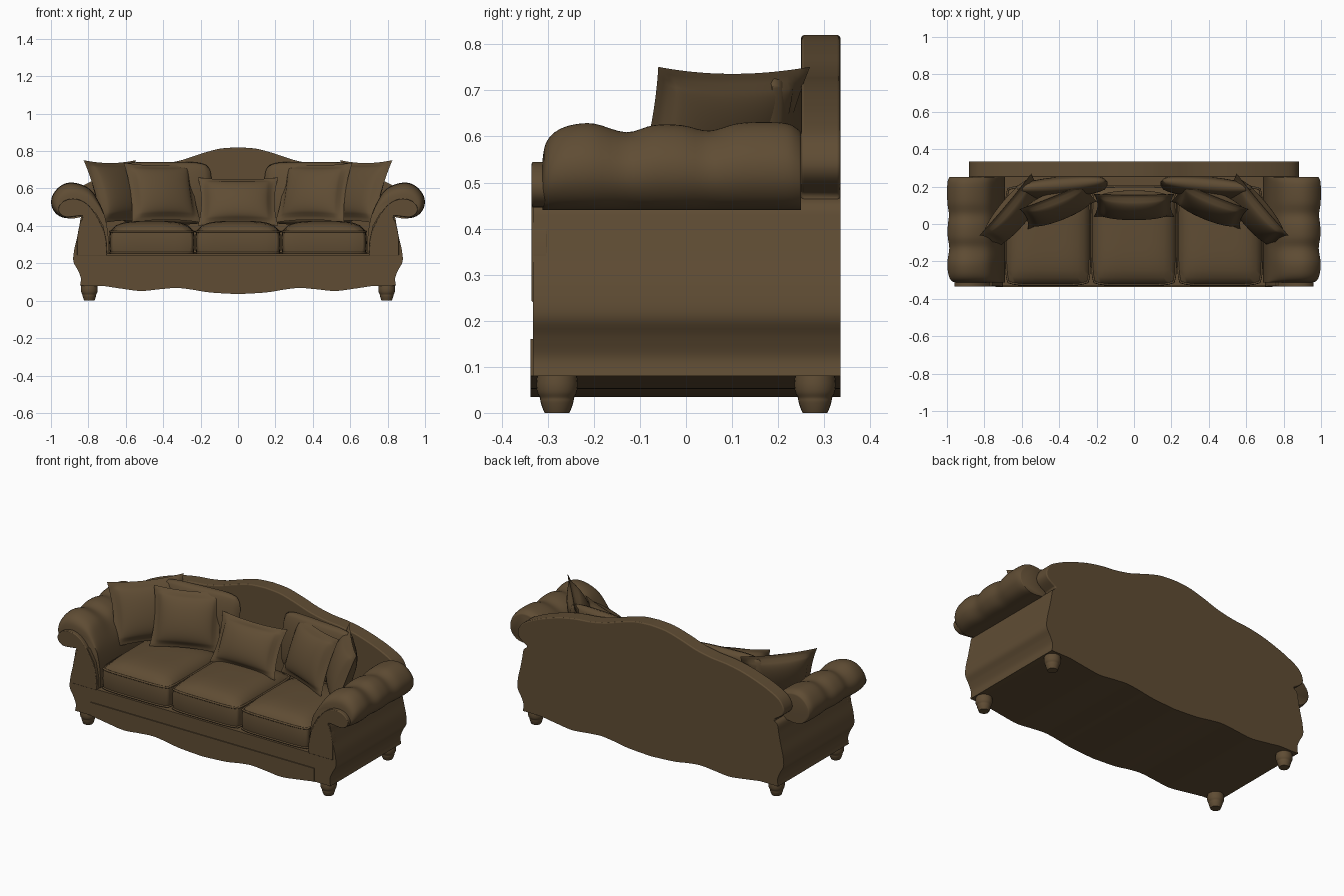
import bpy, bmesh, math
from mathutils import Vector, Matrix

if "Cube" in bpy.data.objects:
    bpy.data.objects.remove(bpy.data.objects["Cube"])

brown = bpy.data.materials.new("brown upholstery")
brown.diffuse_color = (0.115, 0.073, 0.034, 1)
brown.use_nodes = True
brown.node_tree.nodes["Principled BSDF"].inputs["Base Color"].default_value = brown.diffuse_color


def finish(name, bm, angle=40, bevel=0):
    bmesh.ops.remove_doubles(bm, verts=bm.verts, dist=0.0002)
    bmesh.ops.recalc_face_normals(bm, faces=bm.faces)
    me = bpy.data.meshes.new(name)
    bm.to_mesh(me)
    bm.free()
    ob = bpy.data.objects.new(name, me)
    bpy.context.collection.objects.link(ob)
    me.materials.append(brown)
    bpy.ops.object.select_all(action='DESELECT')
    ob.select_set(True)
    bpy.context.view_layer.objects.active = ob
    bpy.ops.object.shade_smooth_by_angle(angle=math.radians(angle))
    if bevel:
        m = ob.modifiers.new("soft edges", 'BEVEL')
        m.width, m.segments, m.limit_method = bevel, 3, 'ANGLE'
        m.angle_limit = math.radians(50)
    return ob


def smooth(pts, n=5):
    """Smooth open curve through the points."""
    p = [Vector(q) for q in pts]
    p = [p[0]] + p + [p[-1]]
    out = []
    for i in range(1, len(p) - 2):
        a, b, c, d = p[i - 1:i + 3]
        for k in range(n):
            t = k / n
            out.append(0.5 * (2 * b + (c - a) * t + (2 * a - 5 * b + 4 * c - d) * t * t
                              + (3 * b - a - 3 * c + d) * t ** 3))
    return out + [p[-1]]


def loft(name, rings, **kw):
    """Closed rings of 3D points, capped at both ends."""
    bm = bmesh.new()
    vs = [[bm.verts.new(q) for q in r] for r in rings]
    n = len(vs[0])
    for a, b in zip(vs, vs[1:]):
        for i in range(n):
            bm.faces.new((a[i], a[(i + 1) % n], b[(i + 1) % n], b[i]))
    bm.faces.new(vs[0])
    bm.faces.new(vs[-1])
    return finish(name, bm, **kw)


def extrude(name, pts, y0, y1, **kw):
    return loft(name, [[(p[0], y, p[1]) for p in pts] for y in (y0, y1)], **kw)


def both(half):
    """Mirror a half outline that runs away from x = 0."""
    return [(-p[0], p[1]) for p in reversed(half)] + [(p[0], p[1]) for p in half if p[0] > 1e-5]


# Body: wavy bottom, curved sides, open seat well
wave = smooth([(0, .035), (.15, .044), (.25, .06), (.33, .068), (.42, .061),
               (.52, .052), (.62, .064), (.72, .079)])
side = smooth([(.845, .08), (.84, .12), (.857, .165), (.88, .21), (.876, .27),
               (.86, .34), (.848, .40), (.837, .45), (.80, .475)])
well = [(.76, .47), (.72, .40), (.70, .30), (.70, .245)]
extrude("body", both(wave + side + [Vector(p) for p in well]), -.332, .335)

# Front apron, a slightly raised panel below the rail
extrude("front_apron", both(wave + [Vector((.74, .08)), Vector((.74, .16))]), -.338, -.32)

# Camel back
top = smooth([(0, .82), (.1, .812), (.2, .785), (.3, .752), (.4, .732), (.5, .722), (.6, .703),
              (.7, .672), (.78, .64), (.85, .60), (.88, .55), (.87, .51), (.82, .475)])
extrude("back", both(top + [Vector((.80, .2))]), .25, .335, bevel=.006)

# Rolled arms with soft lumps along the length, and scroll plates in front
roll = smooth([(.69, .25), (.695, .36), (.715, .46), (.75, .54), (.79, .595), (.85, .625),
               (.91, .63), (.96, .605), (.995, .555), (.995, .50), (.96, .455), (.90, .44),
               (.82, .45)]) + [Vector((.80, .25))]
scroll = smooth([(.70, .24), (.71, .35), (.75, .44), (.80, .51), (.86, .543), (.92, .538),
                 (.957, .505), (.955, .47), (.92, .447), (.86, .452), (.83, .45),
                 (.848, .40), (.86, .34)]) + [Vector((.86, .24))]
lumps = smooth([(-.312, .5), (-.305, .72), (-.285, .87), (-.25, .96), (-.2, .98), (-.13, .87),
                (-.07, .96), (-.01, .96), (.05, .89), (.11, .98), (.17, 1), (.22, .98),
                (.245, .9), (.25, .85)], 4)
for s, label in ((-1, "left"), (1, "right")):
    rings = []
    for y, k in lumps:
        ring = []
        for x, z in roll:
            fx = .4 + .6 * k
            nx = .85 + (x - .85) * fx if x > .85 else x
            nz = .46 + (z - .46) * k if z > .46 else z
            ring.append((s * nx, y, nz))
        rings.append(ring)
    loft(label + "_arm_roll", rings, angle=50)
    extrude(label + "_arm_scroll", [(s * p[0], p[1]) for p in scroll], -.335, -.30, bevel=.004)

# Turned feet
foot = smooth([(.027, 0), (.032, .012), (.036, .025), (.037, .033), (.043, .045),
               (.045, .065), (.041, .095)], 3)
for x in (-.795, .795):
    for y in (-.28, .28):
        loft("foot", [[(x + r * math.cos(a * math.pi / 12), y + r * math.sin(a * math.pi / 12), z)
                       for a in range(24)] for r, z in foot])


# Seat cushions: crowned boxes with rounded corners and piping
def outline(u, v):
    return u * math.sqrt(1 - .10 * v ** 6), v * math.sqrt(1 - .10 * u ** 6)


for cx in (-.46, 0, .46):
    hx, hy, cy, cz, hz = .224, .262, -.062, .311, .06
    bm = bmesh.new()
    bmesh.ops.create_cube(bm, size=2)
    bmesh.ops.subdivide_edges(bm, edges=bm.edges[:], cuts=13, use_grid_fill=True)
    for v in bm.verts:
        u, w, h = v.co
        ou, ow = outline(u, w)
        puff = 1 + .02 * (1 - h * h)
        crown = .055 * ((1 - u ** 4) * (1 - w ** 4)) ** .7 if h > .9 else 0
        v.co = (cx + ou * hx * puff, cy + ow * hy * puff, cz + h * hz + crown)
    finish("seat_cushion", bm, angle=50, bevel=.012)
    for z in (cz - hz + .004, cz + hz - .002):
        cu = bpy.data.curves.new("seat_piping", 'CURVE')
        cu.dimensions, cu.bevel_depth, cu.bevel_resolution = '3D', .006, 2
        sp = cu.splines.new('POLY')
        sp.points.add(63)
        for i, p in enumerate(sp.points):
            e, t = divmod(i, 16)
            t = t / 8 - 1
            ou, ow = outline(*((t, -1), (1, t), (-t, 1), (-1, -t))[e])
            p.co = (cx + ou * hx, cy + ow * hy, z, 1)
        sp.use_cyclic_u = True
        cu.materials.append(brown)
        bpy.context.collection.objects.link(bpy.data.objects.new("seat_piping", cu))


# Loose pillows: two puffed sheets meeting in a thin flange
def pillow(name, loc, hw, hh, t, yaw, lean, pinch=.09, flange=.86):
    m = (Matrix.Translation(loc) @ Matrix.Rotation(math.radians(yaw), 4, 'Z')
         @ Matrix.Rotation(math.radians(-lean), 4, 'X'))
    n = 28
    bm = bmesh.new()
    for sgn in (-1, 1):
        g = []
        for i in range(n + 1):
            row = []
            for j in range(n + 1):
                u, v = 2 * i / n - 1, 2 * j / n - 1
                a = max(0, 1 - (u / flange) ** 2) * max(0, 1 - (v / flange) ** 2)
                rim = .005 if max(abs(u), abs(v)) < .999 else 0
                x = u * hw * (1 - pinch * (1 - v * v) * u * u)
                z = v * hh * (1 - pinch * (1 - u * u) * v * v)
                if pinch < 0:
                    x, z = u * hw * math.sqrt(1 - .2 * v ** 6), v * hh * math.sqrt(1 - .2 * u ** 6)
                row.append(bm.verts.new(m @ Vector((x, sgn * (rim + t * a ** .45), z))))
            g.append(row)
        for i in range(n):
            for j in range(n):
                bm.faces.new((g[i][j], g[i + 1][j], g[i + 1][j + 1], g[i][j + 1]))
    finish(name, bm, angle=60)


pillow("centre_pillow", (0, .10, .53), .215, .142, .06, 0, 25)
for s in (-1, 1):
    pillow("back_cushion", (.39 * s, .195, .575), .25, .168, .05, -5 * s, 6, pinch=-1, flange=1)
    pillow("middle_pillow", (.405 * s, .10, .578), .20, .17, .06, -22 * s, 20)
    pillow("corner_pillow", (.64 * s, .065, .582), .215, .18, .06, -50 * s, 20)
